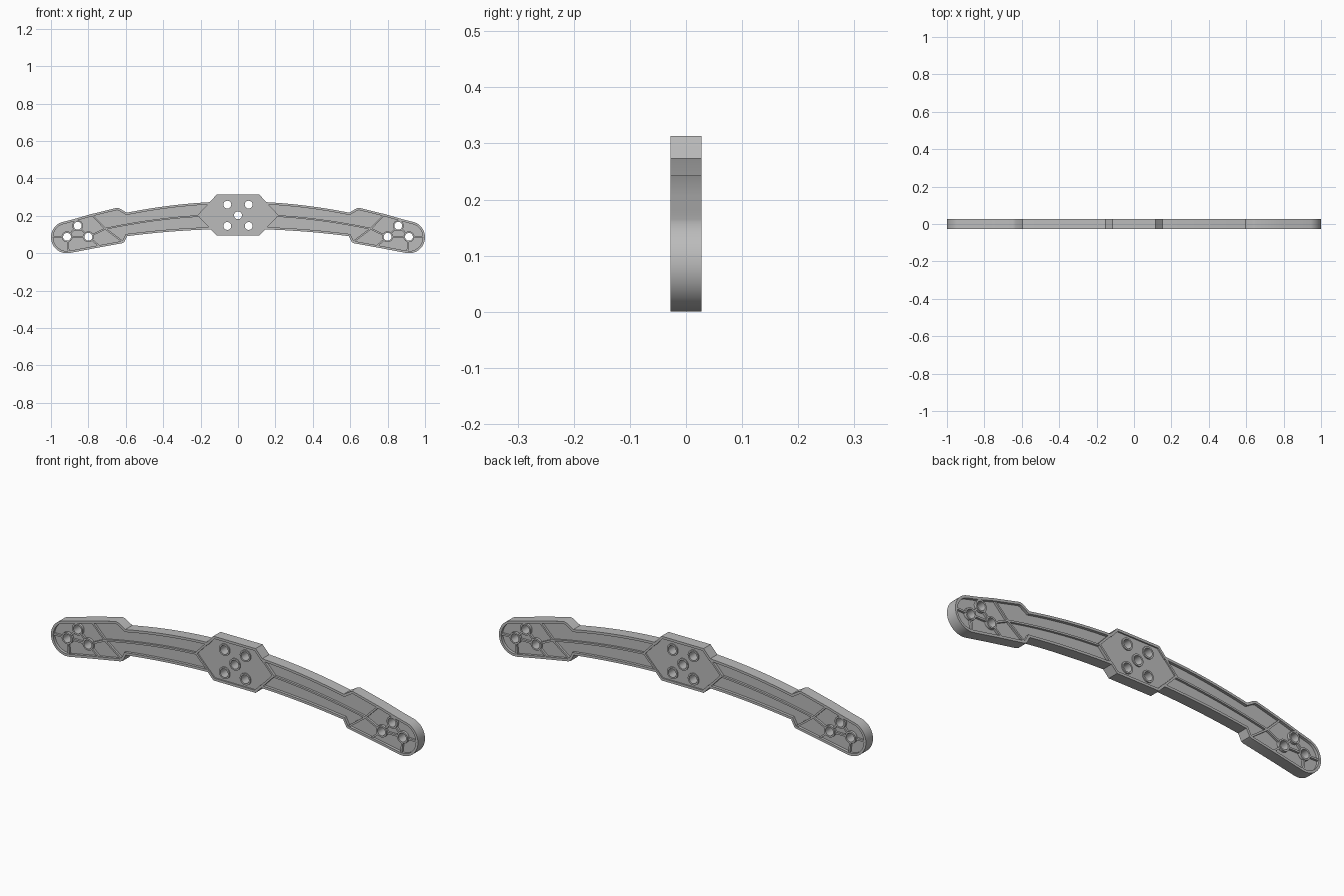
import bpy, bmesh, math
from mathutils import Vector

if "Cube" in bpy.data.objects:
    bpy.data.objects.remove(bpy.data.objects["Cube"])

grey = bpy.data.materials.new("mid grey")
grey.diffuse_color = (0.5, 0.5, 0.5, 1)
grey.use_nodes = True
grey.node_tree.nodes["Principled BSDF"].inputs["Base Color"].default_value = grey.diffuse_color


def slab(name, loops, half):
    """Flat x-z profile (inner loops become holes), thickened evenly about y = 0."""
    cu = bpy.data.curves.new(name, 'CURVE')
    cu.dimensions = '2D'
    cu.fill_mode = 'BOTH'
    cu.extrude = half
    for loop in loops:
        sp = cu.splines.new('POLY')
        sp.points.add(len(loop) - 1)
        for p, (x, z) in zip(sp.points, loop):
            p.co = (x, z, 0, 1)
        sp.use_cyclic_u = True
    ob = bpy.data.objects.new(name, cu)
    bpy.context.collection.objects.link(ob)
    ob.rotation_euler.x = math.pi / 2
    bpy.ops.object.select_all(action='DESELECT')
    ob.select_set(True)
    bpy.context.view_layer.objects.active = ob
    bpy.ops.object.convert(target='MESH')
    ob = bpy.context.view_layer.objects.active
    bpy.ops.object.transform_apply(location=False, rotation=True, scale=False)
    bm = bmesh.new()
    bm.from_mesh(ob.data)
    bmesh.ops.remove_doubles(bm, verts=bm.verts, dist=1e-5)
    bmesh.ops.recalc_face_normals(bm, faces=bm.faces)
    bm.to_mesh(ob.data)
    bm.free()
    ob.data.materials.clear()
    ob.data.materials.append(grey)
    bpy.ops.object.shade_smooth_by_angle(angle=math.radians(30))
    return ob


def circle(c, r, n=32):
    return [(c[0] + r * math.cos(2 * math.pi * i / n),
             c[1] + r * math.sin(2 * math.pi * i / n)) for i in range(n)]


def inset(loop, d):
    """Mitred inward offset of a clockwise loop."""
    out = []
    for i, p in enumerate(loop):
        p = Vector(p)
        a = (p - Vector(loop[i - 1])).normalized()
        b = (Vector(loop[(i + 1) % len(loop)]) - p).normalized()
        na, nb = Vector((a.y, -a.x)), Vector((b.y, -b.x))
        m = (na + nb) / (1 + na.dot(nb))
        out.append(tuple(p + m * d))
    return out


def strip(path, w):
    """Constant-width band along a path."""
    left, right = [], []
    for i, p in enumerate(path):
        t = (Vector(path[min(i + 1, len(path) - 1)]) - Vector(path[max(i - 1, 0)])).normalized()
        n = Vector((-t.y, t.x)) * w / 2
        left.append(tuple(Vector(p) + n))
        right.append(tuple(Vector(p) - n))
    return left + right[::-1]


def mirror(loop):
    return [(-x, z) for x, z in loop]


def arc(x0, x1, a, k, n=16):
    xs = [x0 + (x1 - x0) * i / n for i in range(n + 1)]
    return [(x, a - k * x * x) for x in xs]


T = 0.0275      # half thickness of the rim
RIM = 0.012

# Clockwise outline: right half, then mirrored
tip = (0.915, 0.0855)
half = [(0.115, 0.313)]
half += arc(0.151, 0.595, 0.277, 0.17)
half += [(0.633, 0.240), (0.648, 0.243), (0.79, 0.208), (0.88, 0.182)]
half += [(tip[0] + 0.085 * math.cos(math.radians(t)),
          tip[1] + 0.0855 * math.sin(math.radians(t))) for t in range(68, -101, -7)]
half += [(0.76, 0.028), (0.622, 0.053), (0.61, 0.058), (0.592, 0.092)]
half += arc(0.575, 0.146, 0.130, 0.11)
half += [(0.115, 0.095)]
outline = half + mirror(half)[::-1]

# Hole layout
mid_holes = [(0, 0.203)] + [(s * 0.057, z) for s in (-1, 1) for z in (0.26, 0.146)]
end_holes = [(0.80, 0.088), (0.914, 0.088), (0.857, 0.147)]
holes = mid_holes + end_holes + mirror(end_holes)
HOLE = 0.021

# Thin web and raised outer rim
slab("web", [outline] + [circle(h, HOLE) for h in holes], 0.014)
slab("outer_rim", [outline, inset(outline, RIM)], T)

# Hexagonal centre plate with its own rim
hexagon = [(-0.115, 0.3125), (0.115, 0.3125), (0.217, 0.203),
           (0.115, 0.0955), (-0.115, 0.0955), (-0.217, 0.203)]
slab("centre_plate", [inset(hexagon, 0.003)] + [circle(h, HOLE) for h in mid_holes], 0.021)
slab("centre_rim", [hexagon, inset(hexagon, 0.010)], 0.0272)

# Raised bosses round every hole
for h in holes:
    slab("boss", [circle(h, 0.029), circle(h, HOLE)], 0.0268)


def toward(p, q, d=0.026):
    p, q = Vector(p), Vector(q)
    return tuple(p + (q - p).normalized() * d)


# Stiffening ribs, repeated on both arms
a, b, c = end_holes
ribs = [arc(0.212, 0.71, 0.206, 0.149, 20),
        [(0.78, 0.203), (0.71, 0.132), (0.615, 0.062)][:2],
        [(0.71, 0.132), (0.617, 0.062)],
        [(0.645, 0.062), (0.78, 0.203)],
        [toward(a, c), toward(c, a)],
        [toward(b, c), toward(c, b)],
        [toward(a, b), toward(b, a)]]
for h, edge in ((a, (0.74, 0.037)), (b, (0.992, 0.088)), (b, (0.905, 0.008)),
                (c, (0.868, 0.18)), (a, (0.71, 0.131))):
    ribs.append([toward(h, edge), edge])
ribs.pop(3)
for r in ribs:
    s = strip(r, 0.009)
    slab("arm_rib", [s], 0.0245)
    slab("arm_rib", [mirror(s)], 0.0245)
